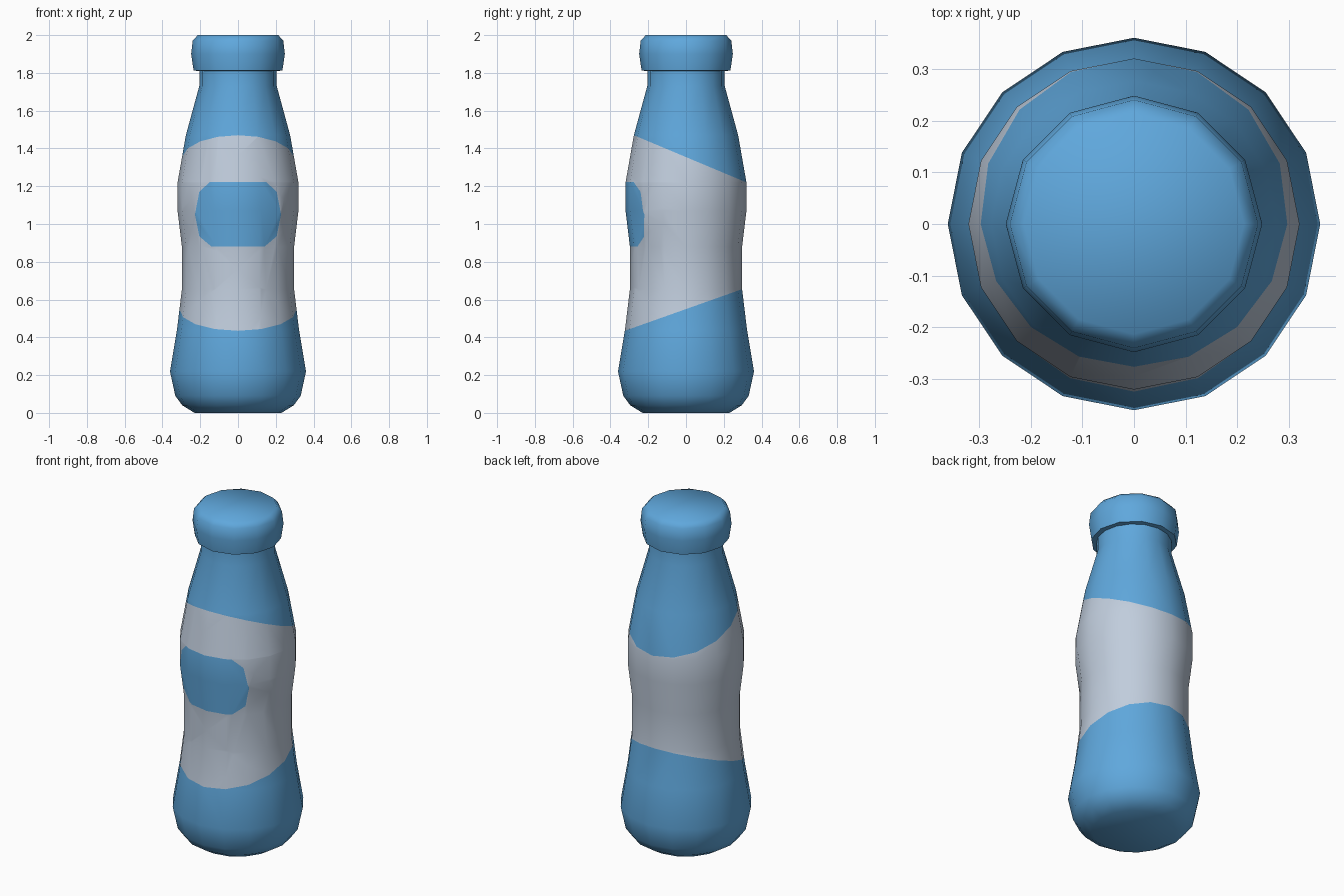
import bpy, bmesh, math
from mathutils import Vector

if "Cube" in bpy.data.objects:
    bpy.data.objects.remove(bpy.data.objects["Cube"])


def material(name, rgb):
    m = bpy.data.materials.new(name)
    m.diffuse_color = (*rgb, 1)
    m.use_nodes = True
    m.node_tree.nodes["Principled BSDF"].inputs["Base Color"].default_value = m.diffuse_color
    return m


blue = material("bottle_blue", (0.115, 0.39, 0.72))
pale = material("label_pale_grey", (0.53, 0.61, 0.72))


def lathe(bm, profile, sides):
    """Closed surface of revolution from (radius, height) pairs, bottom to top."""
    rings = [[bm.verts.new((r * math.cos(2 * math.pi * i / sides),
                            r * math.sin(2 * math.pi * i / sides), z))
              for i in range(sides)] for r, z in profile]
    for a, b in zip(rings, rings[1:]):
        for i in range(sides):
            j = (i + 1) % sides
            bm.faces.new((a[i], a[j], b[j], b[i]))
    bm.faces.new(rings[0][::-1])
    bm.faces.new(rings[-1])
    bm.normal_update()


def cut(bm, faces, co, no):
    edges = {e for f in faces for e in f.edges}
    verts = {v for f in faces for v in f.verts}
    bmesh.ops.bisect_plane(bm, geom=list(faces) + list(edges) + list(verts),
                           plane_co=co, plane_no=no, dist=1e-4)


def finish(bm, name, mats, angle):
    me = bpy.data.meshes.new(name)
    bm.to_mesh(me)
    bm.free()
    ob = bpy.data.objects.new(name, me)
    bpy.context.collection.objects.link(ob)
    for m in mats:
        me.materials.append(m)
    bpy.ops.object.select_all(action='DESELECT')
    ob.select_set(True)
    bpy.context.view_layer.objects.active = ob
    bpy.ops.object.shade_smooth_by_angle(angle=math.radians(angle))
    return ob


# Bottle body
bm = bmesh.new()
lathe(bm, [(0.23, 0), (0.295, 0.04), (0.332, 0.09), (0.36, 0.22), (0.323, 0.44),
           (0.297, 0.655), (0.297, 0.88), (0.32, 1.07), (0.32, 1.22),
           (0.276, 1.47), (0.205, 1.73), (0.205, 1.83)], 16)

# Slanted label edges, taller at the front
top_co, top_no = Vector((0, -0.276, 1.47)), Vector((0, 0.25, 0.596)).normalized()
low_co, low_no = Vector((0, -0.323, 0.435)), Vector((0, -0.22, 0.62)).normalized()
cut(bm, bm.faces[:], top_co, top_no)
cut(bm, bm.faces[:], low_co, low_no)


def on_label(f):
    c = f.calc_center_median()
    return (c - top_co).dot(top_no) < 0 and (c - low_co).dot(low_no) > 0


# Rounded badge on the front of the label
half = [(0.14, 0.88), (0.205, 0.935), (0.228, 1.05), (0.205, 1.17), (0.15, 1.222)]
badge = half + [(-x, z) for x, z in reversed(half)]
sides = []
for (x0, z0), (x1, z1) in zip(badge, badge[1:] + badge[:1]):
    sides.append((Vector((x0, 0, z0)), Vector((z1 - z0, 0, x0 - x1)).normalized()))


def near_badge(f):
    c = f.calc_center_median()
    return c.y < -0.1 and all((v.co - top_co).dot(top_no) < 1e-3 for v in f.verts) and on_label(f)


for co, no in sides:
    cut(bm, [f for f in bm.faces if near_badge(f)], co, no)

for f in bm.faces:
    c = f.calc_center_median()
    inside = c.y < -0.1 and all((c - co).dot(no) < 0 for co, no in sides)
    f.material_index = 1 if on_label(f) and not inside else 0
finish(bm, "bottle_body", [blue, pale], 80)

# Screw cap
bm = bmesh.new()
lathe(bm, [(0.2, 1.81), (0.235, 1.812), (0.248, 1.9), (0.24, 1.97), (0.213, 2.0)], 12)
finish(bm, "bottle_cap", [blue], 75)
